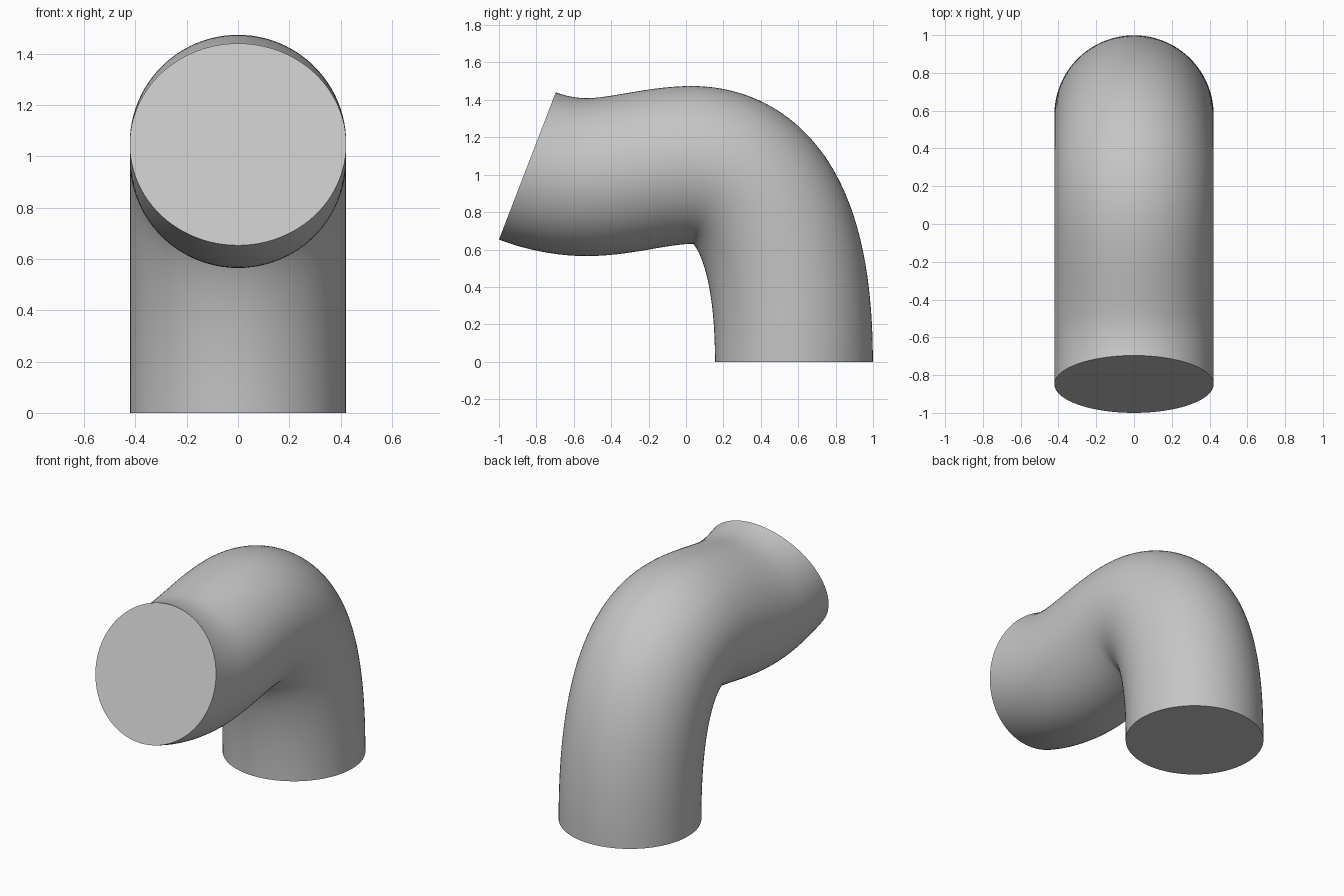
import bpy, bmesh, math
from mathutils import Vector
from mathutils.geometry import interpolate_bezier

if "Cube" in bpy.data.objects:
    bpy.data.objects.remove(bpy.data.objects["Cube"])

RADIUS = 0.422
SIDES = 96
X = Vector((1, 0, 0))


def p(y, z):
    return Vector((0, y, z))


# Centre line: upright leg, tight bend, gentle dip, rising mouth
end = p(-0.848, 1.047)
end_dir = p(-0.933, 0.36).normalized()
segments = [
    (p(0.577, 0), p(0.577, 0.784), p(0.34, 1.052), p(0.03, 1.052), 48),
    (p(0.03, 1.052), p(-0.15, 1.052), p(-0.35, 0.987), p(-0.53, 0.987), 20),
    (p(-0.53, 0.987), p(-0.63, 0.987), end - end_dir * 0.11, end, 14),
]
path = [segments[0][0]]
for a, b, c, d, count in segments:
    path += interpolate_bezier(a, b, c, d, count + 1)[1:]

# Round section swept square to the centre line
bm = bmesh.new()
rings = []
for i, centre in enumerate(path):
    if i == 0:
        tangent = p(0, 1)
    elif i == len(path) - 1:
        tangent = end_dir
    else:
        tangent = (path[i + 1] - path[i - 1]).normalized()
    side = tangent.cross(X)
    ring = []
    for k in range(SIDES):
        t = 2 * math.pi * k / SIDES
        ring.append(bm.verts.new(centre + RADIUS * (math.cos(t) * X + math.sin(t) * side)))
    rings.append(ring)
for low, high in zip(rings, rings[1:]):
    for k in range(SIDES):
        n = (k + 1) % SIDES
        bm.faces.new((low[k], high[k], high[n], low[n]))

# Flat end caps
bm.faces.new(rings[0])
bm.faces.new(rings[-1][::-1])
# Outward direction follows from the bottom cap facing down
bm.normal_update()
if bm.faces[:][-2].normal.z > 0:
    bmesh.ops.reverse_faces(bm, faces=bm.faces[:])

mesh = bpy.data.meshes.new("bent_pipe")
bm.to_mesh(mesh)
bm.free()
pipe = bpy.data.objects.new("bent_pipe", mesh)
bpy.context.collection.objects.link(pipe)

grey = bpy.data.materials.new("plain grey")
grey.diffuse_color = (0.56, 0.56, 0.56, 1)
grey.use_nodes = True
grey.node_tree.nodes["Principled BSDF"].inputs["Base Color"].default_value = grey.diffuse_color
mesh.materials.append(grey)

bpy.context.view_layer.objects.active = pipe
pipe.select_set(True)
bpy.ops.object.shade_smooth_by_angle(angle=math.radians(40))
